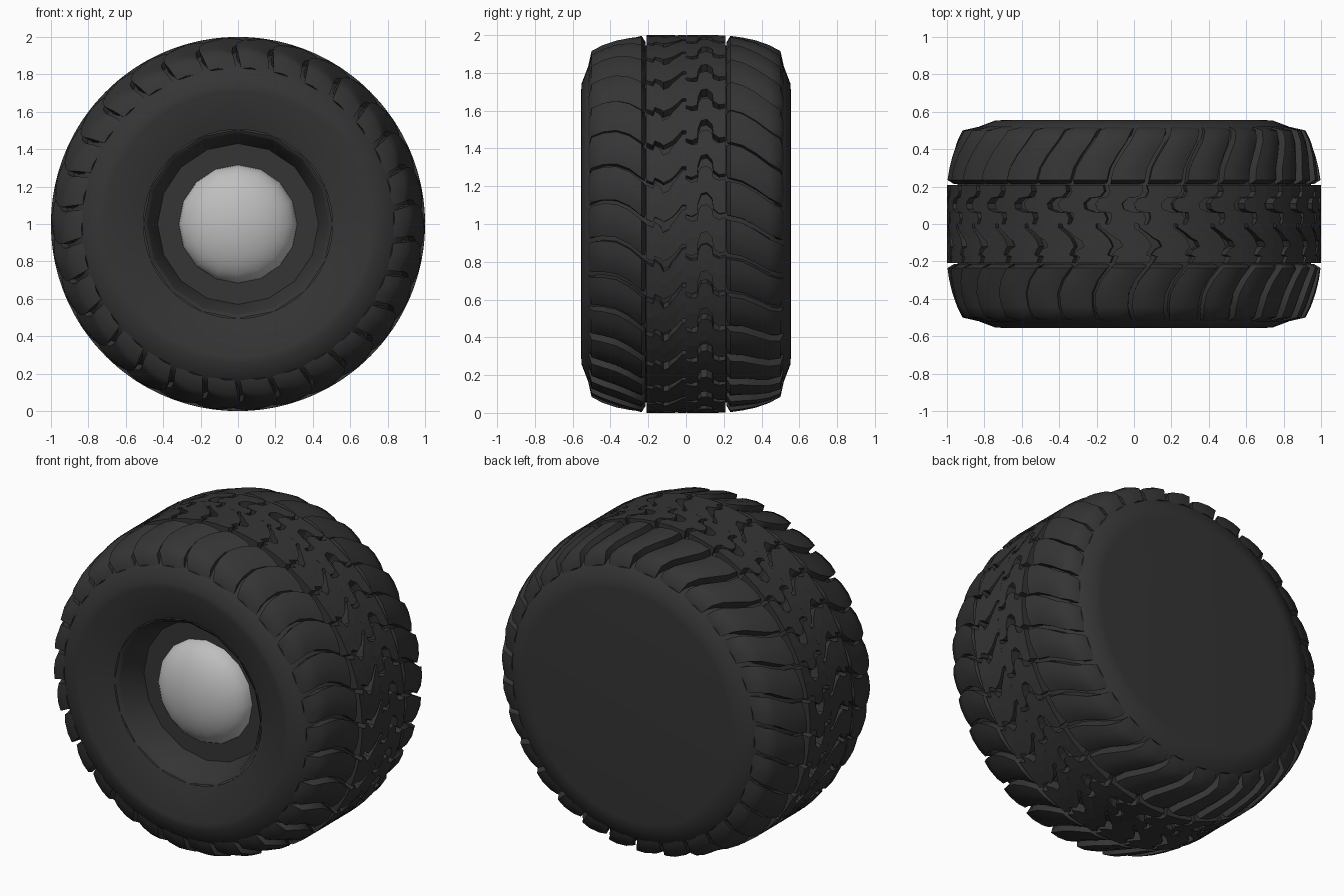
import bpy, bmesh, math

if "Cube" in bpy.data.objects:
    bpy.data.objects.remove(bpy.data.objects["Cube"])


def material(name, v):
    m = bpy.data.materials.new(name)
    m.diffuse_color = (v, v, v, 1)
    m.use_nodes = True
    m.node_tree.nodes["Principled BSDF"].inputs["Base Color"].default_value = m.diffuse_color
    return m


RUBBER = material("dark rubber", 0.035)
METAL = material("light grey metal", 0.52)


def polar(y, r, a):
    return (r * math.cos(a), y, 1 + r * math.sin(a))


def finish(bm, name, mat, smooth=None):
    bmesh.ops.recalc_face_normals(bm, faces=bm.faces)
    me = bpy.data.meshes.new(name)
    bm.to_mesh(me)
    bm.free()
    me.materials.append(mat)
    ob = bpy.data.objects.new(name, me)
    bpy.context.collection.objects.link(ob)
    if smooth:
        bpy.ops.object.select_all(action='DESELECT')
        ob.select_set(True)
        bpy.context.view_layer.objects.active = ob
        bpy.ops.object.shade_smooth_by_angle(angle=math.radians(smooth))
    return ob


def lathe(profile, segs, name, mat, smooth):
    bm = bmesh.new()
    rings = []
    for y, r in profile:
        if r == 0:
            rings.append([bm.verts.new((0, y, 1))] * segs)
        else:
            rings.append([bm.verts.new(polar(y, r, 2 * math.pi * i / segs)) for i in range(segs)])
    for A, B in zip(rings, rings[1:]):
        for i in range(segs):
            j = (i + 1) % segs
            bm.faces.new(list(dict.fromkeys((A[i], A[j], B[j], B[i]))))
    return finish(bm, name, mat, smooth)


# Tyre body: dished front sidewall, plain closed back
lathe([(-0.49, 0.505), (-0.555, 0.71), (-0.552, 0.745), (-0.52, 0.83), (-0.47, 0.87),
       (-0.42, 0.90), (-0.22, 0.945), (0.22, 0.945), (0.42, 0.90), (0.47, 0.87), (0.52, 0.83),
       (0.552, 0.745), (0.555, 0.71), (0.555, 0)], 96, "tyre_body", RUBBER, 35)

# Recessed wheel well
lathe([(-0.49, 0.506), (-0.482, 0.492), (-0.47, 0.482), (-0.31, 0.43), (-0.31, 0)], 16,
      "wheel_well", RUBBER, 30)

# Domed hub cap
dome = [(-0.30 - 0.17 * math.sin(t), 0.318 * math.cos(t))
        for t in [math.pi / 2 * i / 8 for i in range(8)]]
lathe(dome + [(-0.47, 0)], 16, "hub_cap", METAL, 40)

COUNT = 30
PITCH = 2 * math.pi / COUNT

# Shoulder lugs: outer and inner cross-sections as (|y|, radius)
OUTER = [(0.215, 0.965), (0.235, 0.998), (0.30, 0.988), (0.37, 0.972), (0.44, 0.948), (0.50, 0.918), (0.518, 0.838)]
INNER = [(0.215, 0.935), (0.235, 0.935), (0.30, 0.92), (0.37, 0.90), (0.44, 0.87), (0.46, 0.85), (0.48, 0.83)]


def lugs(name, side, sweep, phase):
    bm = bmesh.new()
    # fractions across the lug with the drop that rounds its crown
    across = [(0.0, 0.028), (0.25, 0.010), (0.6, 0.0), (0.88, 0.003)]
    for k in range(COUNT):
        sections = []
        for (yo, ro), (yi, ri), s in zip(OUTER, INNER, sweep):
            a0 = k * PITCH + phase + s
            loop = [bm.verts.new(polar(side * yo, ro - d, a0 + f * PITCH)) for f, d in across]
            loop += [bm.verts.new(polar(side * yi, ri, a0 + f * PITCH)) for f in (0.88, 0.0)]
            sections.append(loop)
        n = len(sections[0])
        for A, B in zip(sections, sections[1:]):
            for i in range(n):
                j = (i + 1) % n
                bm.faces.new((A[i], A[j], B[j], B[i]))
        bm.faces.new(sections[0])
        bm.faces.new(sections[-1])
    finish(bm, name, RUBBER, 60)


lugs("front_shoulder_lugs", -1, [0, 0.015, 0.07, 0.105, 0.11, 0.10, 0.08], 0.03)
lugs("back_shoulder_lugs", 1, [0, -0.005, -0.02, -0.06, -0.11, -0.14, -0.16], 0.05)


# Centre tread: rows of blocks whose jagged edges interlock
def blocks(name, edge, gaps, phase):
    bm = bmesh.new()
    for k in range(COUNT):
        a0 = k * PITCH + phase
        low = [(y, a0 + u + g) for (y, u), g in zip(edge, gaps)]
        high = [(y, a0 + u + PITCH) for y, u in edge]
        mid = [(y, (a + b) / 2) for (y, a), (_, b) in zip(low, high)]
        rows = [[[bm.verts.new(polar(y, r, a)) for y, a in line] for line in (low, mid, high)]
                for r in (0.94, 1.0)]
        bottom, top = rows
        for g in rows:
            for A, B in zip(g, g[1:]):
                for i in range(len(edge) - 1):
                    bm.faces.new((A[i], A[i + 1], B[i + 1], B[i]))
        for line in (0, 2):
            for i in range(len(edge) - 1):
                bm.faces.new((bottom[line][i], bottom[line][i + 1], top[line][i + 1], top[line][i]))
        for line in (0, 1):
            for i in (0, -1):
                bm.faces.new((bottom[line][i], bottom[line + 1][i], top[line + 1][i], top[line][i]))
    finish(bm, name, RUBBER)


blocks("front_centre_blocks",
       [(-0.208, 0.0), (-0.175, -0.02), (-0.165, 0.012), (-0.135, -0.012), (-0.12, -0.045),
        (-0.09, -0.03), (-0.075, 0.0), (-0.05, 0.03), (-0.02, 0.075), (0.0, 0.08)],
       [0.025, 0.03, 0.025, 0.035, 0.055, 0.055, 0.035, 0.03, 0.025, 0.02], 0.0)
blocks("back_centre_blocks",
       [(0.0, -0.03), (0.03, -0.045), (0.06, -0.04), (0.065, 0.01), (0.08, 0.036), (0.11, 0.044),
        (0.138, 0.022), (0.145, -0.02), (0.175, -0.035), (0.208, -0.025)],
       [0.02, 0.025, 0.035, 0.045, 0.065, 0.065, 0.055, 0.04, 0.03, 0.025], 0.06)
